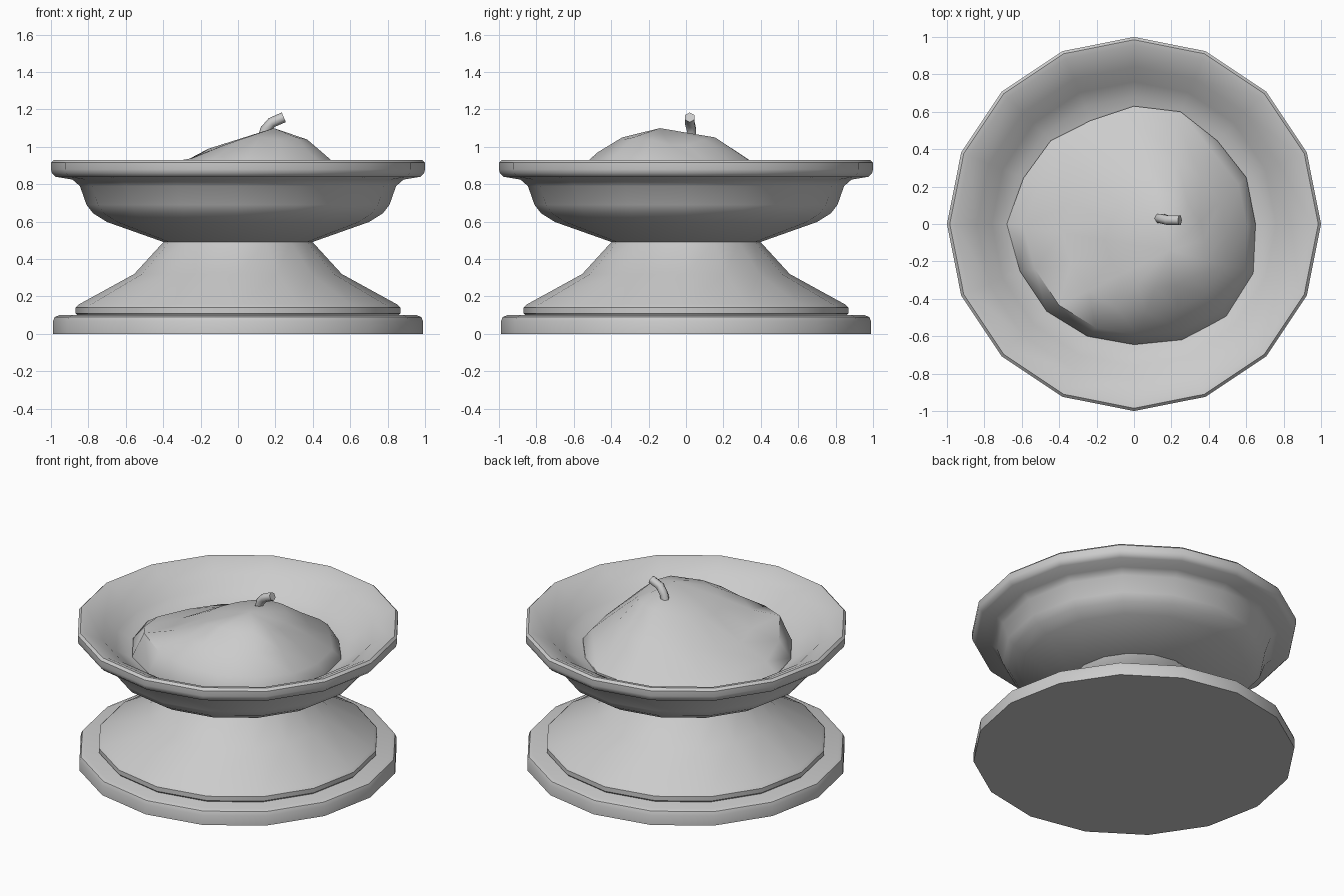
import bpy, bmesh, math
from mathutils import Vector

if "Cube" in bpy.data.objects:
    bpy.data.objects.remove(bpy.data.objects["Cube"])

SIDES = 16


def finish(name, bm, angle=40):
    bmesh.ops.remove_doubles(bm, verts=bm.verts, dist=1e-5)
    bmesh.ops.recalc_face_normals(bm, faces=bm.faces)
    me = bpy.data.meshes.new(name)
    bm.to_mesh(me)
    bm.free()
    ob = bpy.data.objects.new(name, me)
    bpy.context.collection.objects.link(ob)
    bpy.ops.object.select_all(action='DESELECT')
    ob.select_set(True)
    bpy.context.view_layer.objects.active = ob
    bpy.ops.object.shade_smooth_by_angle(angle=math.radians(angle))
    return ob


def skin(bm, rings):
    for a, b in zip(rings, rings[1:]):
        n = len(a)
        for i in range(n):
            j = (i + 1) % n
            bm.faces.new((a[i], a[j], b[j], b[i]))


def lathe(name, profile):
    bm = bmesh.new()
    rings = []
    for r, z in profile:
        rings.append([bm.verts.new((r * math.cos(k * math.tau / SIDES),
                                    r * math.sin(k * math.tau / SIDES), z))
                      for k in range(SIDES)])
    skin(bm, rings)
    bm.faces.new(rings[0])
    bm.faces.new(rings[-1])
    return finish(name, bm)


# Turned stand: foot plate, flared pedestal and shallow bowl
lathe("foot_plate", [(0.99, 0), (0.99, 0.065), (0.98, 0.09), (0.955, 0.1)])
lathe("pedestal", [(0.855, 0.095), (0.868, 0.11), (0.868, 0.14), (0.85, 0.158),
                   (0.555, 0.32), (0.395, 0.495)])
lathe("bowl", [(0.395, 0.49), (0.70, 0.598), (0.775, 0.645), (0.81, 0.69),
               (0.845, 0.79), (0.885, 0.825), (0.975, 0.84), (0.995, 0.86),
               (1.0, 0.88), (1.0, 0.915), (0.985, 0.93), (0.955, 0.925),
               (0.84, 0.865), (0.76, 0.795), (0.68, 0.745), (0.55, 0.72),
               (0.30, 0.71)])

# Melted wax: uneven outline, off-centre peak, fuller at the front left
outline = [.65, .65, .63, .65, .63, .60, .63, .64,
           .68, .66, .66, .65, .645, .67, .70, .69]
mid = [1.01, 1.01, 1.04, 1.05, 1.04, 1.03, 1.01, 1.00,
       0.99, 0.99, 1.01, 1.04, 1.05, 1.04, 1.05, 1.04]
low = [0.91, 0.91, 0.91, 0.92, 0.91, 0.90, 0.88, 0.87,
       0.87, 0.89, 0.94, 0.96, 0.97, 0.94, 0.96, 0.94]
edge = [0.81, 0.81, 0.81, 0.81, 0.80, 0.80, 0.80, 0.80,
        0.81, 0.85, 0.91, 0.88, 0.86, 0.85, 0.85, 0.83]
peak = Vector((0.19, -0.14, 1.10))
bm = bmesh.new()
rings = []
for t, heights in ((0.40, mid), (0.66, low), (0.90, edge),
                   (1.0, [0.75] * SIDES), (1.0, [0.70] * SIDES)):
    ring = []
    for k in range(SIDES):
        a = k * math.tau / SIDES
        rim = Vector((outline[k] * math.cos(a), outline[k] * math.sin(a), 0))
        p = peak.lerp(rim, t)
        ring.append(bm.verts.new((p.x, p.y, heights[k])))
    rings.append(ring)
skin(bm, rings)
top = bm.verts.new(peak)
for k in range(SIDES):
    bm.faces.new((top, rings[0][k], rings[0][(k + 1) % SIDES]))
finish("melted_wax", bm, 45)

# Bent wick: hexagonal section swept along a short path
path = [Vector(p) for p in ((0.13, 0.03, 1.03), (0.145, 0.03, 1.09),
                            (0.18, 0.02, 1.13), (0.245, 0.02, 1.158))]
bm = bmesh.new()
rings = []
for i, p in enumerate(path):
    d = (path[min(i + 1, 3)] - path[max(i - 1, 0)]).normalized()
    u = d.cross(Vector((0, 1, 0))).normalized()
    v = d.cross(u)
    r = 0.028
    rings.append([bm.verts.new(p + r * (u * math.cos(k * math.tau / 6) + v * math.sin(k * math.tau / 6)))
                  for k in range(6)])
skin(bm, rings)
bm.faces.new(rings[0])
bm.faces.new(rings[-1])
finish("wick", bm, 65)
